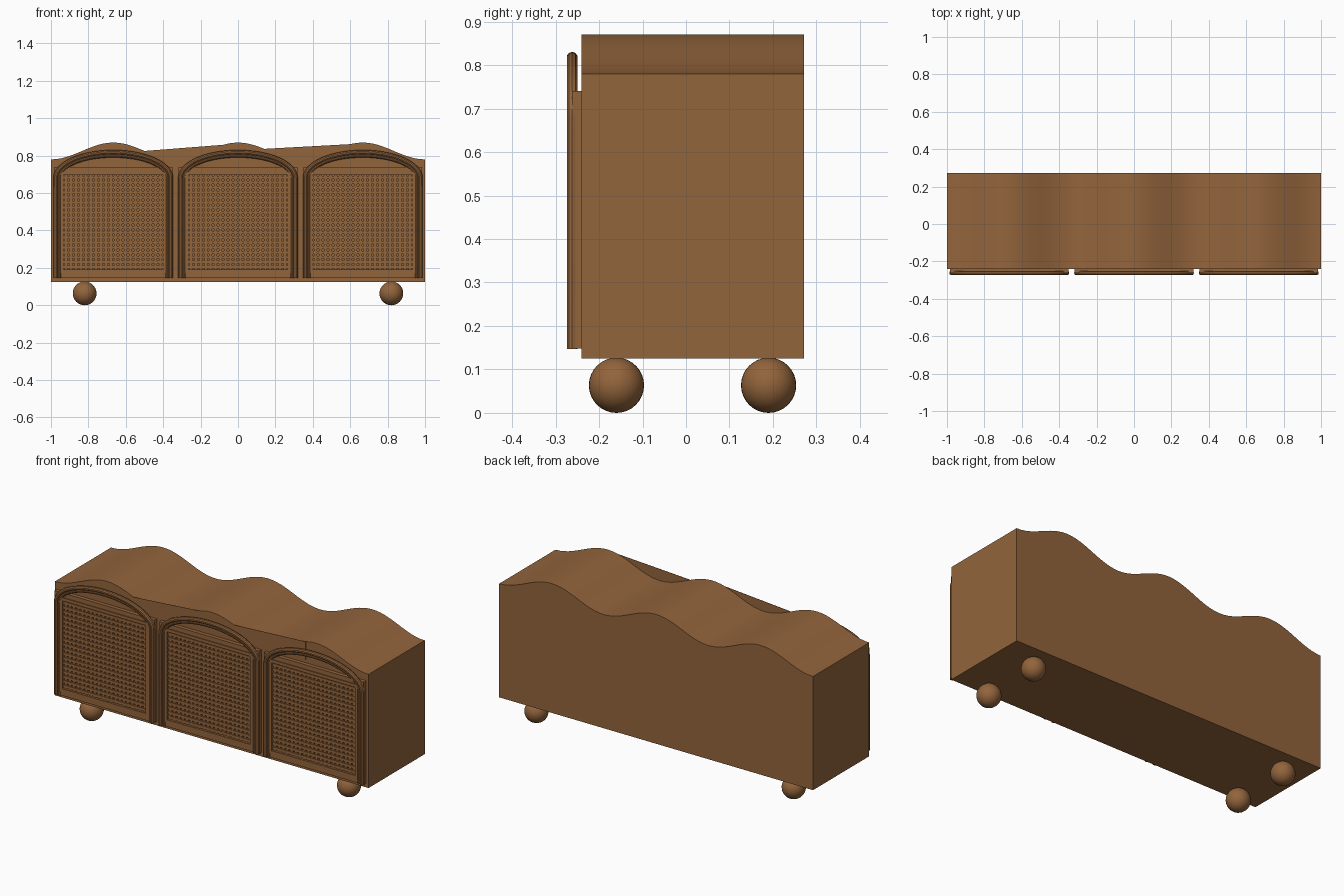
import bpy, bmesh, math
from mathutils import Matrix, Vector

cube = bpy.data.objects.get("Cube")
if cube:
    bpy.data.objects.remove(cube, do_unlink=True)

wood = bpy.data.materials.new("warm brown wood")
wood.use_nodes = True
COLOUR = (0.29, 0.128, 0.045, 1)
wood.diffuse_color = COLOUR
wood.node_tree.nodes["Principled BSDF"].inputs["Base Color"].default_value = COLOUR

FRONT, BACK, BASE = -0.24, 0.272, 0.125


def finish(name, bm):
    bmesh.ops.recalc_face_normals(bm, faces=bm.faces)
    mesh = bpy.data.meshes.new(name)
    bm.to_mesh(mesh)
    bm.free()
    mesh.materials.append(wood)
    obj = bpy.data.objects.new(name, mesh)
    bpy.context.collection.objects.link(obj)
    return obj


def smooth(obj):
    bpy.ops.object.select_all(action="DESELECT")
    obj.select_set(True)
    bpy.context.view_layer.objects.active = obj
    bpy.ops.object.shade_smooth_by_angle(angle=math.radians(35))


def add_box(bm, x0, x1, y0, y1, z0, z1):
    size = Matrix.Diagonal((x1 - x0, y1 - y0, z1 - z0, 1))
    centre = Vector((x0 + x1, y0 + y1, z0 + z1)) / 2
    bmesh.ops.create_cube(bm, size=1, matrix=Matrix.Translation(centre) @ size)


def slab(name, profile, y0, y1):
    """Extrude an x-z outline from y0 to y1."""
    bm = bmesh.new()
    face = bm.faces.new([bm.verts.new((x, y0, z)) for x, z in profile])
    out = bmesh.ops.extrude_face_region(bm, geom=[face])
    moved = [v for v in out["geom"] if isinstance(v, bmesh.types.BMVert)]
    bmesh.ops.translate(bm, verts=moved, vec=(0, y1 - y0, 0))
    return finish(name, bm)


def wave(x):
    return 0.825 + 0.045 * math.cos(3 * math.pi * x)


# Cabinet body with a rippling top
STEPS = 72
top = [(1 - 2 * i / STEPS, wave(1 - 2 * i / STEPS)) for i in range(STEPS + 1)]
smooth(slab("cabinet_body", [(-1, BASE), (1, BASE)] + top, FRONT, BACK))

# Thin front fillers bridging the dips of the top
for name, a, b in (("right_front_filler", -0.5, -0.08), ("left_front_filler", 0.14, 0.6)):
    slab(name, [(a, 0.76), (b, 0.76), (b, wave(b)), (a, wave(a))], FRONT - 0.0005, FRONT + 0.001)


def arch_bead(name, cx, half, spring, apex, y, radius):
    """Round bead running up, over an elliptical arch and down."""
    pts = [(cx + half, 0.147)]
    for i in range(33):
        a = math.pi * i / 32
        pts.append((cx + half * math.cos(a), spring + (apex - spring) * math.sin(a)))
    pts.append((cx - half, 0.147))
    curve = bpy.data.curves.new(name, "CURVE")
    curve.dimensions = "3D"
    curve.bevel_depth = radius
    curve.bevel_resolution = 3
    curve.use_fill_caps = True
    line = curve.splines.new("POLY")
    line.points.add(len(pts) - 1)
    for p, (x, z) in zip(line.points, pts):
        p.co = (x, y, z, 1)
    temp = bpy.data.objects.new(name + "_path", curve)
    bpy.context.collection.objects.link(temp)
    bpy.context.view_layer.update()
    bm = bmesh.new()
    bm.from_mesh(temp.evaluated_get(bpy.context.evaluated_depsgraph_get()).to_mesh())
    bpy.data.objects.remove(temp, do_unlink=True)
    smooth(finish(name, bm))


# Three arched doors with woven cane panels
for side, cx in (("right", -0.667), ("middle", 0), ("left", 0.667)):
    bm = bmesh.new()
    for s in (-1, 1):
        xs = sorted((cx + s * 0.265, cx + s * 0.318))
        add_box(bm, *xs, -0.262, FRONT, 0.148, 0.74)
    for z0, z1 in ((0.148, 0.19), (0.697, 0.74)):
        add_box(bm, cx - 0.265, cx + 0.265, -0.262, FRONT, z0, z1)
    finish(side + "_door_frame", bm)

    # Slim raised moulding around the cane
    bm = bmesh.new()
    for s in (-1, 1):
        xs = sorted((cx + s * 0.265, cx + s * 0.283))
        add_box(bm, *xs, -0.267, -0.26, 0.172, 0.715)
    for z0, z1 in ((0.172, 0.19), (0.697, 0.715)):
        add_box(bm, cx - 0.265, cx + 0.265, -0.267, -0.26, z0, z1)
    finish(side + "_door_moulding", bm)

    # Cane weave: upright and level strips crossing
    bm = bmesh.new()
    cols, rows = 20, 19
    for i in range(cols):
        x = cx - 0.265 + 0.53 * (i + 0.5) / cols
        add_box(bm, x - 0.008, x + 0.008, -0.257, -0.245, 0.19, 0.697)
    for i in range(rows):
        z = 0.19 + 0.507 * (i + 0.5) / rows
        add_box(bm, cx - 0.265, cx + 0.265, -0.26, -0.248, z - 0.008, z + 0.008)
    finish(side + "_door_cane", bm)

    arch_bead(side + "_door_outer_bead", cx, 0.308, 0.68, 0.818, -0.262, 0.0125)
    arch_bead(side + "_door_inner_bead", cx, 0.288, 0.68, 0.799, -0.259, 0.009)

# Ball feet
for sx, side in ((-1, "right"), (1, "left")):
    for y, end in ((-0.16, "front"), (0.19, "back")):
        bm = bmesh.new()
        bmesh.ops.create_uvsphere(bm, u_segments=32, v_segments=16, radius=0.0635,
                                  matrix=Matrix.Translation((sx * 0.82, y, 0.0635)))
        smooth(finish(f"{side}_{end}_foot", bm))
